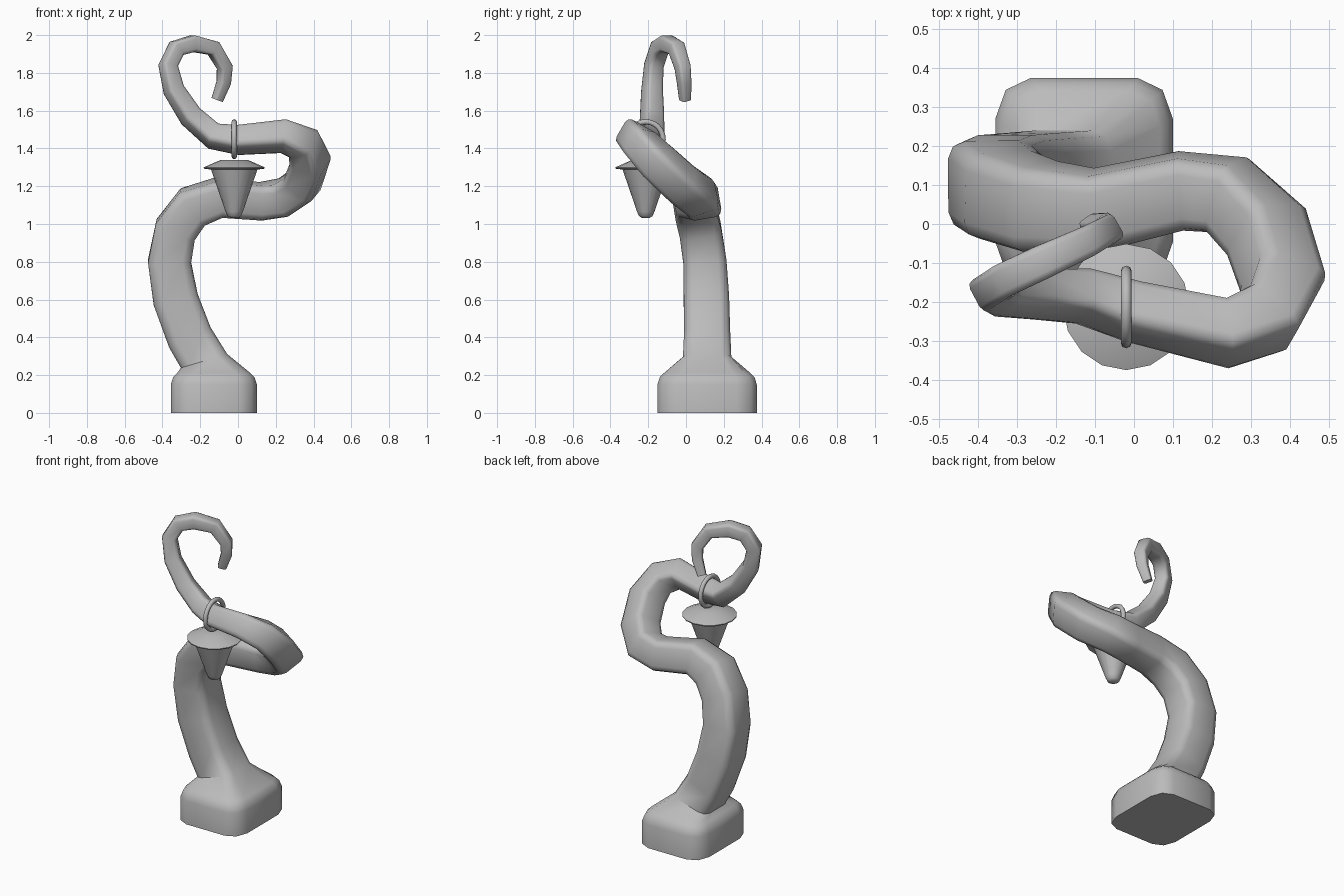
import bpy
import bmesh
import math
from mathutils import Vector

default_cube = bpy.data.objects.get("Cube")
if default_cube:
    bpy.data.objects.remove(default_cube, do_unlink=True)

grey = bpy.data.materials.new("plain_grey")
grey.use_nodes = True
colour = (0.5, 0.5, 0.5, 1)
grey.diffuse_color = colour
grey.node_tree.nodes["Principled BSDF"].inputs["Base Color"].default_value = colour


def finish(name, bm, sharp_angle):
    """Turn a bmesh into a smooth shaded object with the shared material."""
    bmesh.ops.recalc_face_normals(bm, faces=bm.faces[:])
    mesh = bpy.data.meshes.new(name)
    bm.to_mesh(mesh)
    bm.free()
    mesh.materials.append(grey)
    obj = bpy.data.objects.new(name, mesh)
    bpy.context.collection.objects.link(obj)
    bpy.ops.object.select_all(action='DESELECT')
    obj.select_set(True)
    bpy.context.view_layer.objects.active = obj
    bpy.ops.object.shade_smooth_by_angle(angle=math.radians(sharp_angle))
    return obj


def bridge(bm, rings, closed=False):
    """Join neighbouring rings of vertices with quads."""
    pairs = list(zip(rings, rings[1:]))
    if closed:
        pairs.append((rings[-1], rings[0]))
    for low, high in pairs:
        count = len(low)
        for i in range(count):
            j = (i + 1) % count
            bm.faces.new((low[i], low[j], high[j], high[i]))


def rounded_square(corner=0.4):
    """Unit square outline whose corners are rounded in two steps."""
    points = []
    for quarter in range(4):
        middle = math.radians(45 + 90 * quarter)
        cx = math.copysign(1 - corner, math.cos(middle))
        cy = math.copysign(1 - corner, math.sin(middle))
        for step in (-1, 0, 1):
            angle = middle + step * math.pi / 4
            points.append((cx + corner * math.cos(angle),
                           cy + corner * math.sin(angle)))
    return points


# Foot sections: height, half width, half depth
foot = [(0, 0.228, 0.263), (0.15, 0.228, 0.263),
        (0.19, 0.215, 0.25), (0.21, 0.195, 0.23)]
foot_centre = (-0.128, 0.112)

# Centre line of the curling stem: x, y, z, half thickness
stem = [
    (-0.18, 0.112, 0.275, 0.128), (-0.255, 0.112, 0.4, 0.122),
    (-0.33, 0.108, 0.6, 0.12), (-0.363, 0.1, 0.8, 0.114),
    (-0.33, 0.075, 0.97, 0.112), (-0.24, 0.045, 1.09, 0.11),
    (-0.1, 0.035, 1.14, 0.1), (0.12, 0.085, 1.12, 0.094),
    (0.24, 0.075, 1.14, 0.094), (0.34, -0.02, 1.21, 0.094),
    (0.382, -0.15, 1.33, 0.092), (0.345, -0.24, 1.425, 0.084),
    (0.24, -0.28, 1.465, 0.075), (0, -0.225, 1.445, 0.066),
    (-0.13, -0.185, 1.465, 0.06), (-0.25, -0.18, 1.57, 0.054),
    (-0.34, -0.18, 1.71, 0.048), (-0.37, -0.17, 1.84, 0.044),
    (-0.325, -0.14, 1.93, 0.044), (-0.24, -0.1, 1.955, 0.044),
    (-0.13, -0.05, 1.93, 0.04), (-0.07, -0.018, 1.83, 0.036),
    (-0.075, -0.01, 1.75, 0.032), (-0.11, -0.005, 1.657, 0.026),
]


# Post: foot and stem swept as one skin
def build_post():
    bm = bmesh.new()
    outline = rounded_square()
    rings = []
    for z, half_x, half_y in foot:
        rings.append([bm.verts.new((foot_centre[0] + half_x * px,
                                    foot_centre[1] + half_y * py, z))
                      for px, py in outline])
    centres = [Vector(row[:3]) for row in stem]
    side = Vector((0, 1, 0))
    for i, centre in enumerate(centres):
        if i == 0:
            along = Vector((-0.3, 0, 1)).normalized()
        else:
            along = (centre - centres[i - 1]).normalized()
            if i + 1 < len(centres):
                along += (centres[i + 1] - centre).normalized()
            along.normalize()
        # Carry the side direction along the path without twisting
        side = (side - along * side.dot(along)).normalized()
        across = side.cross(along)
        half = stem[i][3]
        rings.append([bm.verts.new(centre + (across * px + side * py) * half)
                      for px, py in outline])
    bridge(bm, rings)
    bm.faces.new(rings[0])
    bm.faces.new(rings[-1])
    return finish("curled_post", bm, 50)


def lathe(name, profile, centre, sides, sharp_angle):
    """Revolve a radius and height profile and cap both ends."""
    bm = bmesh.new()
    rings = []
    for radius, z in profile:
        rings.append([bm.verts.new((
            centre[0] + radius * math.cos(math.tau * k / sides),
            centre[1] + radius * math.sin(math.tau * k / sides), z))
            for k in range(sides)])
    bridge(bm, rings)
    bm.faces.new(rings[0])
    bm.faces.new(rings[-1])
    return finish(name, bm, sharp_angle)


def build_ring(name, centre, major, minor, steps=24, sides=8):
    """Ring standing in the plane that faces sideways."""
    bm = bmesh.new()
    rings = []
    for k in range(steps):
        turn = math.tau * k / steps
        ring = []
        for s in range(sides):
            angle = math.tau * s / sides
            reach = major + minor * math.cos(angle)
            ring.append(bm.verts.new((
                centre[0] + minor * math.sin(angle),
                centre[1] + reach * math.cos(turn),
                centre[2] + reach * math.sin(turn))))
        rings.append(ring)
    bridge(bm, rings, closed=True)
    return finish(name, bm, 60)


build_post()

# Hanging lantern: tapered body, wide cap and the ring around the stem
lantern_centre = (-0.02, -0.213)
body_profile = [(0.02, 1.032), (0.036, 1.042), (0.046, 1.065), (0.124, 1.292)]
cap_profile = [(0.124, 1.288), (0.16, 1.293), (0.162, 1.3), (0.07, 1.34)]
lathe("lantern_body", body_profile, lantern_centre, 16, 40)
lathe("lantern_cap", cap_profile, lantern_centre, 16, 40)
build_ring("hanging_ring", (*lantern_centre, 1.449), 0.092, 0.014)
